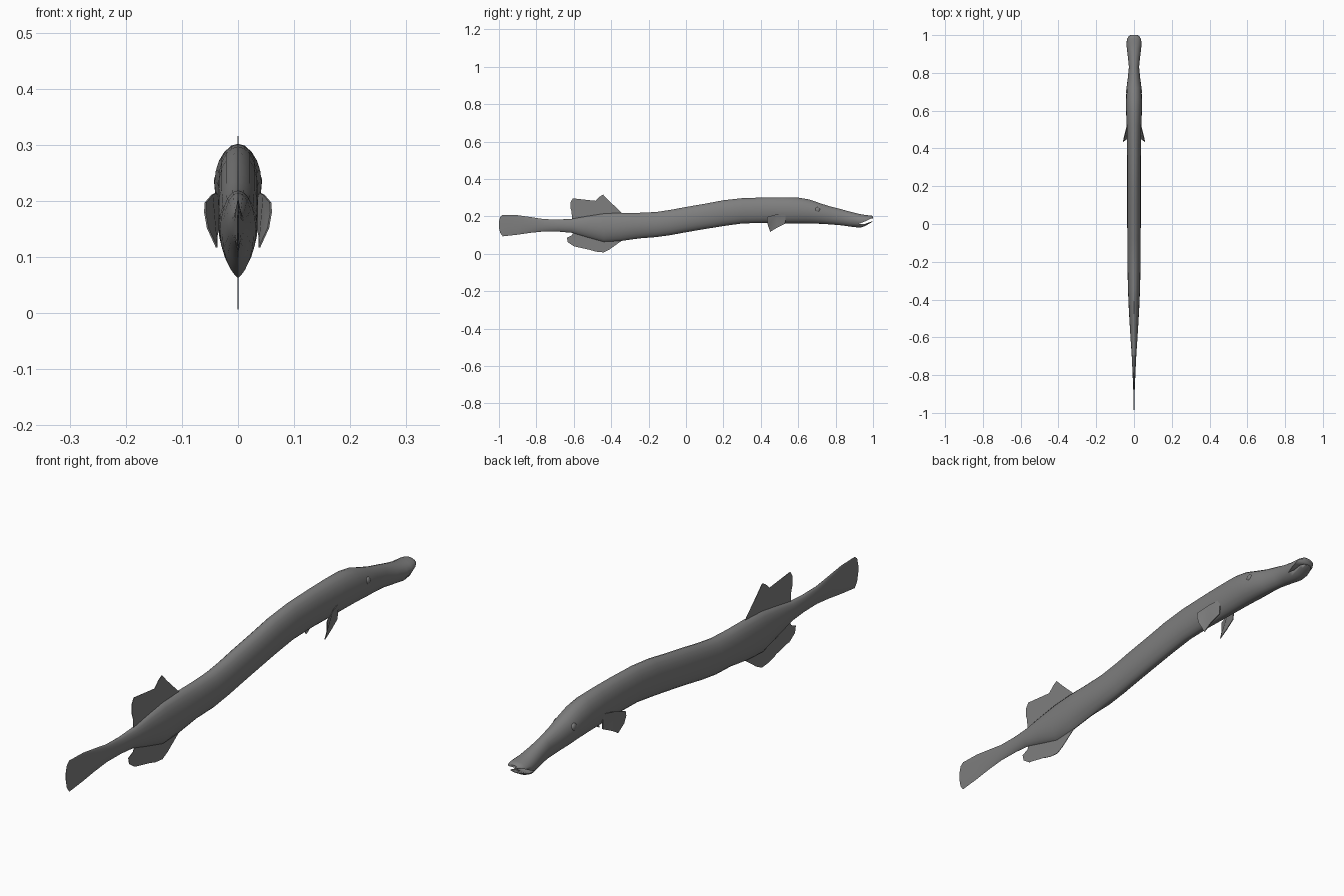
import bpy, bmesh, math

skin = bpy.data.materials.new("grey_skin")
skin.diffuse_color = (0.21, 0.21, 0.21, 1)


def finish(name, bm, angle=40):
    bmesh.ops.recalc_face_normals(bm, faces=bm.faces)
    mesh = bpy.data.meshes.new(name)
    bm.to_mesh(mesh)
    bm.free()
    mesh.materials.append(skin)
    ob = bpy.data.objects.new(name, mesh)
    bpy.context.collection.objects.link(ob)
    bpy.ops.object.select_all(action='DESELECT')
    bpy.context.view_layer.objects.active = ob
    ob.select_set(True)
    bpy.ops.object.shade_smooth_by_angle(angle=math.radians(angle))
    return ob


def loft(name, stations, sides=20):
    """Skin a row of cross-sections given as (y, top, bottom, half width)."""
    bm = bmesh.new()
    rings = []
    for y, top, bot, w in stations:
        ring = []
        # the belly is keeled towards the tail and round at the head
        keel = 1.5 if y < -0.2 else 1.0
        for i in range(sides):
            a = 2 * math.pi * i / sides
            s = math.sin(a)
            p = keel if math.cos(a) < 0 else 1.0
            x = math.copysign(w * abs(s) ** p, s)
            ring.append(bm.verts.new((x, y, (top + bot) / 2 + (top - bot) / 2 * math.cos(a))))
        rings.append(ring)
    for a, b in zip(rings, rings[1:]):
        for i in range(sides):
            j = (i + 1) % sides
            bm.faces.new((a[i], a[j], b[j], b[i]))
    bm.faces.new(rings[0])
    bm.faces.new(rings[-1])
    return finish(name, bm)


def sheet(name, points, thick):
    """Thin closed plate across an outline of 3D points."""
    bm = bmesh.new()
    a = [bm.verts.new((x - thick / 2, y, z)) for x, y, z in points]
    b = [bm.verts.new((x + thick / 2, y, z)) for x, y, z in points]
    n = len(points)
    fa, fb = bm.faces.new(a), bm.faces.new(b[::-1])
    for i in range(n):
        bm.faces.new((a[i], b[i], b[(i + 1) % n], a[(i + 1) % n]))
    bmesh.ops.triangulate(bm, faces=[fa, fb])
    return finish(name, bm)


# body, from the tail fin to the snout
body = loft("body", [
    (-1.0, 0.172, 0.140, 0.001), (-0.994, 0.197, 0.112, 0.001), (-0.98, 0.208, 0.093, 0.0015),
    (-0.90, 0.206, 0.102, 0.003), (-0.83, 0.196, 0.112, 0.006), (-0.76, 0.185, 0.119, 0.009),
    (-0.68, 0.183, 0.118, 0.013), (-0.61, 0.187, 0.112, 0.018), (-0.53, 0.201, 0.088, 0.023),
    (-0.44, 0.215, 0.063, 0.028), (-0.35, 0.219, 0.068, 0.032), (-0.25, 0.219, 0.082, 0.034),
    (-0.16, 0.223, 0.089, 0.035), (-0.08, 0.235, 0.100, 0.035), (0.0, 0.250, 0.115, 0.036),
    (0.10, 0.267, 0.132, 0.036), (0.20, 0.286, 0.148, 0.036), (0.30, 0.297, 0.162, 0.036),
    (0.42, 0.301, 0.165, 0.037), (0.52, 0.302, 0.163, 0.039), (0.60, 0.300, 0.163, 0.042),
    (0.66, 0.290, 0.162, 0.042), (0.72, 0.269, 0.160, 0.040), (0.77, 0.253, 0.157, 0.033),
    (0.83, 0.238, 0.152, 0.027), (0.88, 0.224, 0.145, 0.032), (0.93, 0.212, 0.139, 0.038),
    (0.955, 0.208, 0.147, 0.040), (0.98, 0.205, 0.161, 0.037), (0.994, 0.203, 0.169, 0.029),
    (1.0, 0.198, 0.174, 0.020)])

# open mouth: wedge cut through the snout
gap = [(0.925, 0.160), (0.955, 0.172), (0.985, 0.187), (1.02, 0.194),
       (1.02, 0.178), (0.985, 0.170), (0.955, 0.159)]
cutter = sheet("mouth_cutter", [(0, y, z) for y, z in gap], 0.2)
cutter.hide_render = True
mod = body.modifiers.new("mouth", 'BOOLEAN')
mod.operation = 'DIFFERENCE'
mod.solver = 'EXACT'
mod.object = cutter
bpy.context.view_layer.objects.active = body
bpy.ops.object.modifier_apply(modifier=mod.name)
bpy.data.objects.remove(cutter)

# dorsal and anal fins
dorsal = [(-0.34, 0.215), (-0.375, 0.242), (-0.41, 0.282), (-0.443, 0.316), (-0.462, 0.305),
          (-0.485, 0.283), (-0.52, 0.279), (-0.56, 0.291), (-0.605, 0.296), (-0.618, 0.275),
          (-0.618, 0.245), (-0.608, 0.215), (-0.607, 0.175), (-0.48, 0.17)]
anal = [(-0.34, 0.072), (-0.375, 0.050), (-0.41, 0.022), (-0.44, 0.007), (-0.48, 0.011),
        (-0.515, 0.021), (-0.54, 0.036), (-0.60, 0.040), (-0.632, 0.062), (-0.637, 0.086),
        (-0.61, 0.098), (-0.60, 0.12), (-0.48, 0.11)]
sheet("dorsal_fin", [(0, y, z) for y, z in dorsal], 0.002)
sheet("anal_fin", [(0, y, z) for y, z in anal], 0.002)

# paired pectoral fins and eyes
pectoral = [(0.034, 0.535, 0.217), (0.046, 0.485, 0.211), (0.058, 0.435, 0.197),
            (0.059, 0.433, 0.180), (0.054, 0.438, 0.152), (0.038, 0.450, 0.117),
            (0.038, 0.485, 0.138), (0.032, 0.530, 0.160)]
for side, m in (("right", 1), ("left", -1)):
    sheet(side + "_pectoral_fin", [(m * x, y, z) for x, y, z in pectoral], 0.003)
    bm = bmesh.new()
    bmesh.ops.create_uvsphere(bm, u_segments=16, v_segments=10, radius=1)
    bmesh.ops.scale(bm, vec=(0.009, 0.014, 0.014), verts=bm.verts)
    bmesh.ops.translate(bm, vec=(m * 0.034, 0.703, 0.235), verts=bm.verts)
    finish(side + "_eye", bm)
